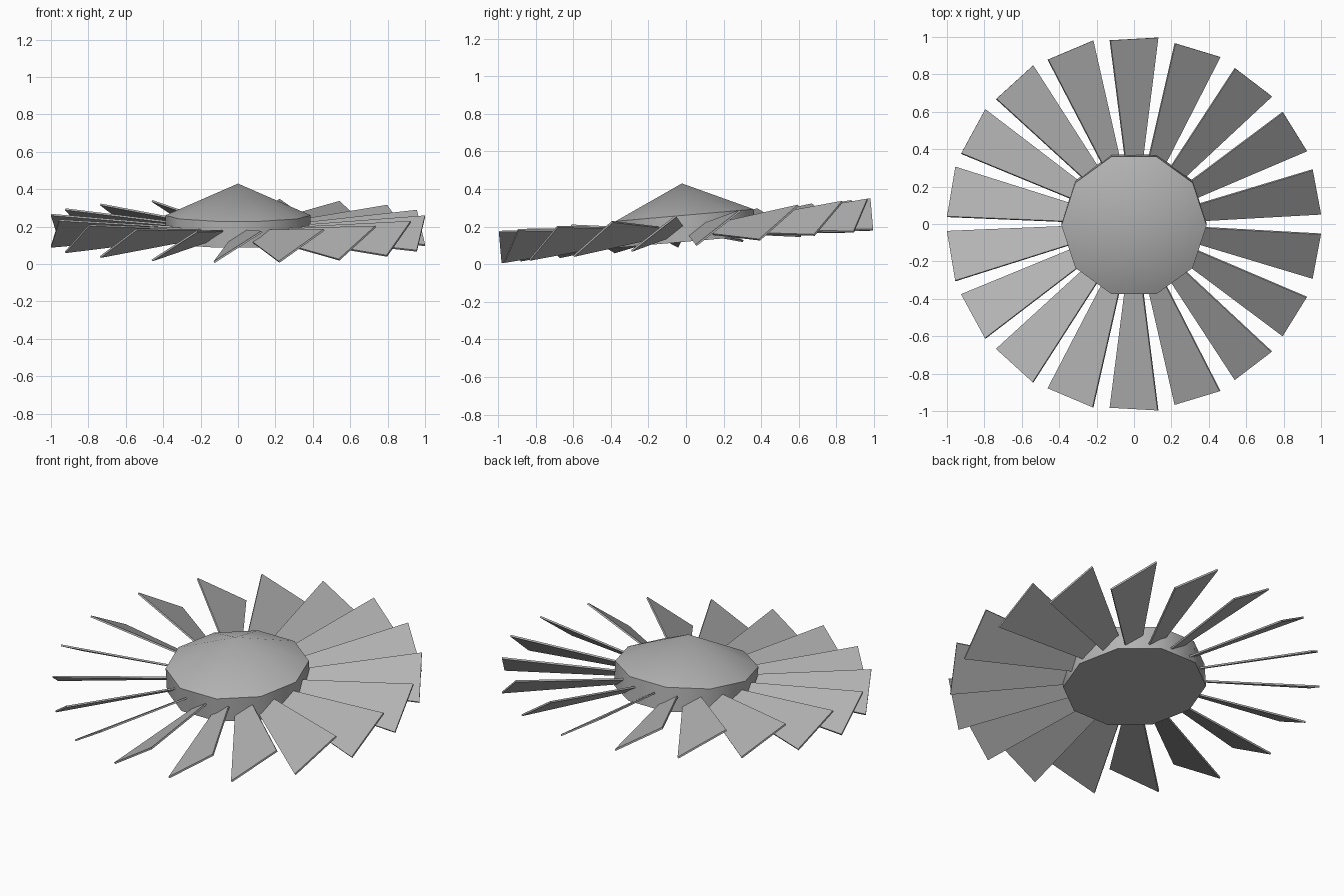
import bpy, bmesh
from math import sin, cos, radians, pi
from mathutils import Matrix

if "Cube" in bpy.data.objects:
    bpy.data.objects.remove(bpy.data.objects["Cube"])

TILT = Matrix.Translation((0, 0, 0.178)) @ Matrix.Rotation(radians(5), 4, 'X')

# dark grey metal for all parts
metal = bpy.data.materials.new("dark_grey")
metal.diffuse_color = (0.45, 0.45, 0.45, 1)
metal.use_nodes = True
metal.node_tree.nodes["Principled BSDF"].inputs["Base Color"].default_value = metal.diffuse_color


def make_object(name, bm, matrix):
    bmesh.ops.recalc_face_normals(bm, faces=bm.faces)
    mesh = bpy.data.meshes.new(name)
    bm.to_mesh(mesh)
    bm.free()
    mesh.materials.append(metal)
    ob = bpy.data.objects.new(name, mesh)
    bpy.context.collection.objects.link(ob)
    mesh.transform(matrix)
    return ob


# hub: ten-sided drum with a shallow cone cap
SIDES, RADIUS = 10, 0.388
bm = bmesh.new()
rings = []
for z in (-0.058, 0.083):
    rings.append([bm.verts.new((RADIUS * cos(2 * pi * i / SIDES),
                                RADIUS * sin(2 * pi * i / SIDES), z))
                  for i in range(SIDES)])
apex = bm.verts.new((0, 0, 0.253))
low, high = rings
bm.faces.new(low)
for i in range(SIDES):
    j = (i + 1) % SIDES
    bm.faces.new((low[i], low[j], high[j], high[i]))
    bm.faces.new((high[i], high[j], apex))
hub = make_object("hub", bm, TILT)
bpy.context.view_layer.objects.active = hub
hub.select_set(True)
bpy.ops.object.shade_smooth_by_angle(angle=radians(40))
hub.select_set(False)


# blades: tapered flat plates, pitched about their own radial axis
def add_blade(index, angle):
    bm = bmesh.new()
    r0, r1, w0, w1, t = 0.30, 0.993, 0.048, 0.152, 0.005
    outline = ((r0, -w0), (r1, -w1), (r1, w1), (r0, w0))
    bottom = [bm.verts.new((x, y, -t)) for x, y in outline]
    top = [bm.verts.new((x, y, t)) for x, y in outline]
    bm.faces.new(bottom)
    bm.faces.new(top)
    for i in range(4):
        j = (i + 1) % 4
        bm.faces.new((bottom[i], bottom[j], top[j], top[i]))
    pitch = Matrix.Rotation(radians(32.7), 4, 'X')
    make_object(f"blade_{index:02d}", bm,
                TILT @ Matrix.Rotation(angle, 4, 'Z') @ pitch)


for k in range(18):
    add_blade(k + 1, radians(10 + 20 * k))
